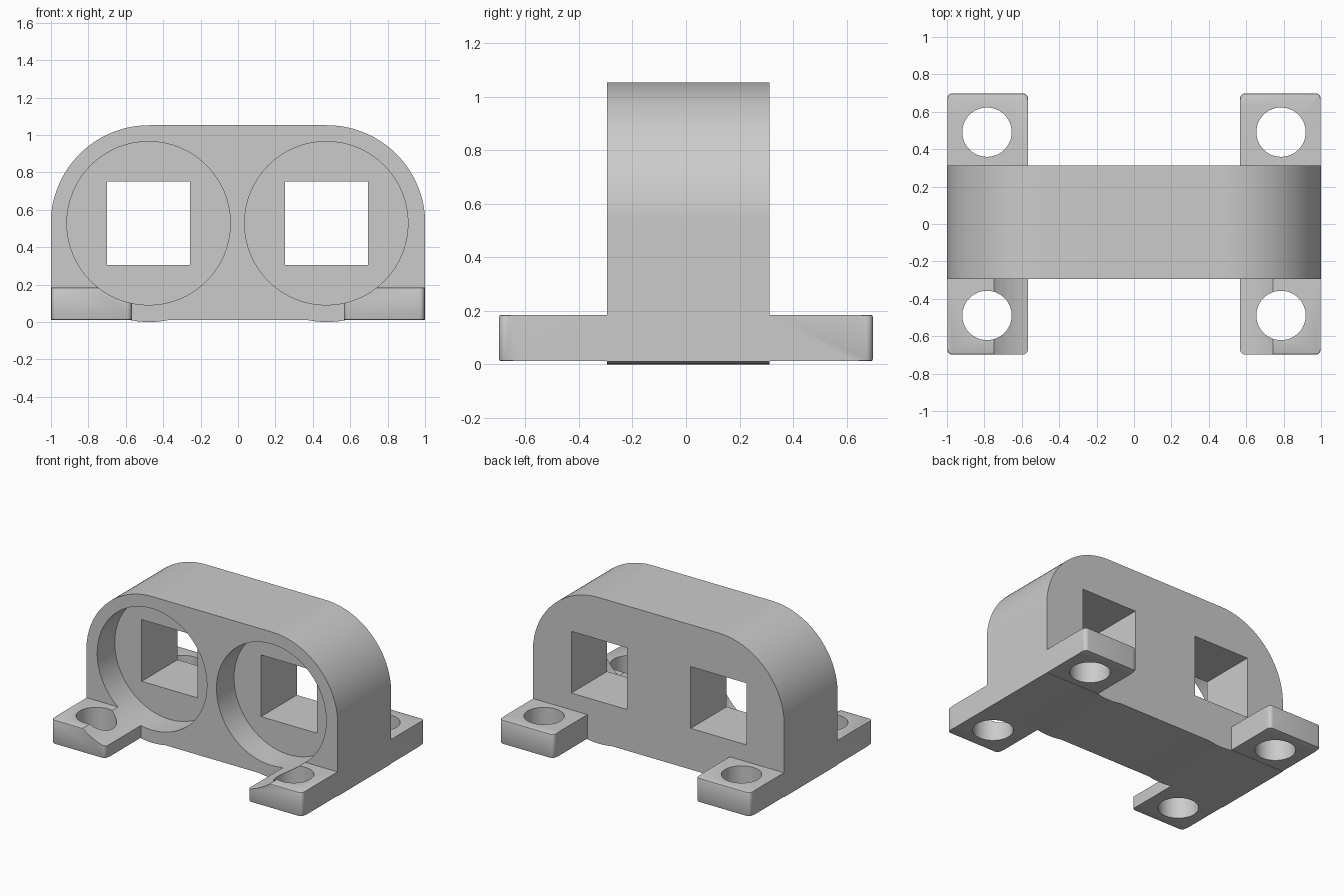
import bpy, bmesh, math

if "Cube" in bpy.data.objects:
    bpy.data.objects.remove(bpy.data.objects["Cube"])

grey = bpy.data.materials.new("plain grey")
grey.diffuse_color = (0.6, 0.6, 0.6, 1)
grey.use_nodes = True
grey.node_tree.nodes["Principled BSDF"].inputs["Base Color"].default_value = grey.diffuse_color

FRONT, BACK = -0.295, 0.312     # body depth range
CX, CZ, R = 0.475, 0.526, 0.526  # centres and radius of the round ends
BASE, FOOT_TOP = 0.01, 0.185


def arc(cx, cy, r, a0, a1, n):
    """Points on an arc, angles in degrees, both ends included."""
    return [(cx + r * math.cos(math.radians(a0 + (a1 - a0) * i / n)),
             cy + r * math.sin(math.radians(a0 + (a1 - a0) * i / n))) for i in range(n + 1)]


def prism(name, outline, lo, hi, axis):
    """Extrude a 2D outline along y (outline in x, z) or z (outline in x, y)."""
    bm = bmesh.new()
    place = (lambda p, d: (p[0], d, p[1])) if axis == "y" else (lambda p, d: (p[0], p[1], d))
    a = [bm.verts.new(place(p, lo)) for p in outline]
    b = [bm.verts.new(place(p, hi)) for p in outline]
    bm.faces.new(a)
    bm.faces.new(b[::-1])
    n = len(a)
    for i in range(n):
        bm.faces.new((a[i], b[i], b[(i + 1) % n], a[(i + 1) % n]))
    bmesh.ops.recalc_face_normals(bm, faces=bm.faces)
    me = bpy.data.meshes.new(name)
    bm.to_mesh(me)
    bm.free()
    ob = bpy.data.objects.new(name, me)
    bpy.context.collection.objects.link(ob)
    me.materials.append(grey)
    return ob


def boolean(target, tool, op):
    """Apply a boolean and remove the tool."""
    bpy.context.view_layer.objects.active = target
    m = target.modifiers.new("bool", "BOOLEAN")
    m.operation, m.object, m.solver = op, tool, "EXACT"
    bpy.ops.object.modifier_apply(modifier=m.name)
    bpy.data.objects.remove(tool)


# Body: rounded shoulders, with slight round bulges under a flat base
half = math.degrees(math.acos((CZ - BASE) / R))
profile = [(-1, BASE)]
profile += arc(-CX, CZ, R, 270 - half, 270 + half, 6)
profile += arc(CX, CZ, R, 270 - half, 270 + half, 6)
profile += [(1, BASE)]
profile += arc(CX, CZ, R, 0, 90, 32) + arc(-CX, CZ, R, 90, 180, 32)
profile = [(max(-1, min(1, x)), z) for x, z in profile]
bracket = prism("bracket_body", profile, FRONT, BACK, "y")

# Four mounting feet with softened outer ends
for sx in (-1, 1):
    for sy in (-1, 1):
        x0, x1, r = 0.567, 0.998, 0.027
        end, root = (0.698, 0.25)
        shape = [(x0, root), (x1, root)]
        shape += arc(x1 - r, end - r, r, 0, 90, 5) + arc(x0 + r, end - r, r, 90, 180, 5)
        foot = prism("foot", [(sx * x, sy * y) for x, y in shape], BASE + 0.002, FOOT_TOP, "z")
        bm = bmesh.new()
        bm.from_mesh(foot.data)
        rim = [e for e in bm.edges if abs(e.verts[0].co.z - e.verts[1].co.z) < 1e-4
               and min(abs(v.co.y) for v in e.verts) > root + 0.1]
        bmesh.ops.bevel(bm, geom=rim, offset=0.007, segments=2, profile=0.5, affect="EDGES")
        bm.to_mesh(foot.data)
        bm.free()
        boolean(bracket, foot, "UNION")

# Round pockets, which also scoop the front feet, and square through holes
for sx in (-1, 1):
    cx = sx * CX - 0.003
    pocket = prism("pocket", arc(cx, 0.528, 0.437, 0, 354.375, 63), -0.9, -0.095, "y")
    boolean(bracket, pocket, "DIFFERENCE")
    s = 0.222
    square = [(cx - s, 0.528 - s), (cx + s, 0.528 - s), (cx + s, 0.528 + s), (cx - s, 0.528 + s)]
    boolean(bracket, prism("window", square, -0.5, 0.5, "y"), "DIFFERENCE")

# Screw holes
for sx in (-1, 1):
    for y in (-0.489, 0.491):
        hole = prism("screw_hole", arc(sx * 0.786, y, 0.132, 0, 352.5, 47), -0.2, 0.4, "z")
        boolean(bracket, hole, "DIFFERENCE")

bracket.data.materials.clear()
bracket.data.materials.append(grey)
bpy.ops.object.select_all(action="DESELECT")
bracket.select_set(True)
bpy.context.view_layer.objects.active = bracket
bpy.ops.object.shade_smooth_by_angle(angle=math.radians(30))
